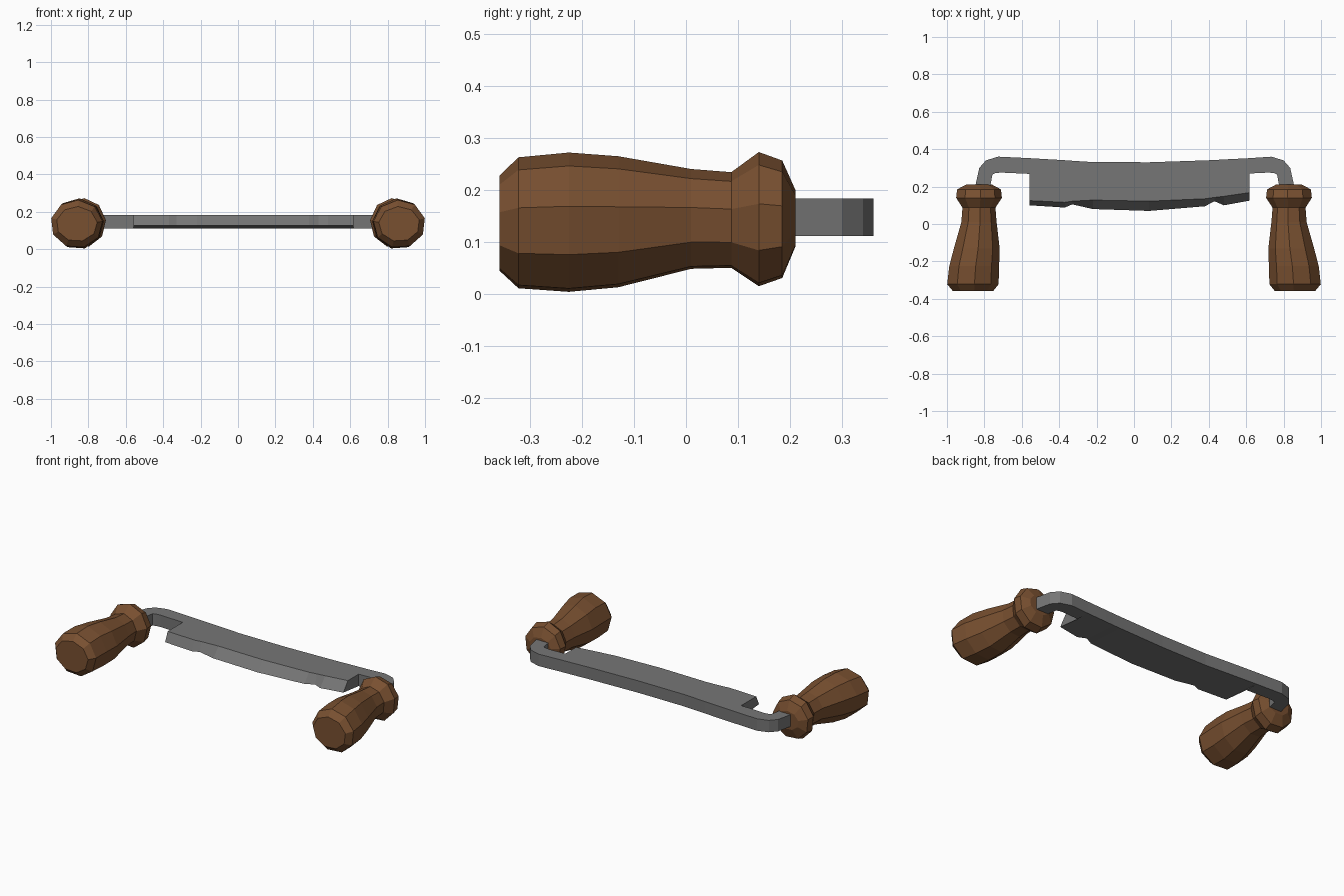
import bpy, bmesh, math

cube = bpy.data.objects.get("Cube")
if cube:
    bpy.data.objects.remove(cube)


def material(name, color):
    m = bpy.data.materials.new(name)
    m.use_nodes = True
    m.diffuse_color = color
    m.node_tree.nodes["Principled BSDF"].inputs["Base Color"].default_value = color
    return m


wood = material("brown wood", (0.19, 0.08, 0.03, 1))
steel = material("grey steel", (0.18, 0.18, 0.18, 1))


def loft(name, rings, mat):
    """Skin equal-sized closed rings and cap both ends."""
    bm = bmesh.new()
    loops = [[bm.verts.new(p) for p in ring] for ring in rings]
    for a, b in zip(loops, loops[1:]):
        for i in range(len(a)):
            j = (i + 1) % len(a)
            bm.faces.new((a[i], a[j], b[j], b[i]))
    bm.faces.new(loops[0])
    bm.faces.new(loops[-1])
    bmesh.ops.remove_doubles(bm, verts=bm.verts, dist=0.0005)
    bmesh.ops.recalc_face_normals(bm, faces=bm.faces)
    mesh = bpy.data.meshes.new(name)
    bm.to_mesh(mesh)
    bm.free()
    mesh.materials.append(mat)
    obj = bpy.data.objects.new(name, mesh)
    bpy.context.collection.objects.link(obj)
    return obj


# Handle profile: y, axis x, half width, centre z, half height
profile = [
    (-0.358, 0.862, 0.108, 0.135, 0.092),
    (-0.322, 0.863, 0.137, 0.135, 0.126),
    (-0.225, 0.856, 0.133, 0.136, 0.134),
    (-0.130, 0.842, 0.122, 0.137, 0.126),
    (0.010, 0.830, 0.094, 0.143, 0.096),
    (0.087, 0.830, 0.088, 0.141, 0.092),
    (0.140, 0.830, 0.122, 0.142, 0.129),
    (0.185, 0.830, 0.117, 0.142, 0.113),
    (0.210, 0.829, 0.070, 0.145, 0.055),
]
SIDES = 9


def handle(name, side):
    rings = []
    for y, x, w, z, h in profile:
        angles = [math.tau * (i + 0.35) / SIDES for i in range(SIDES)]
        rings.append([(side * (x + w * 1.02 * math.cos(a)), y,
                       z + h * 1.02 * math.sin(a)) for a in angles])
    return loft(name, rings, wood)


handle("left_handle", 1)
handle("right_handle", -1)

# Blade and bent tangs: back xy, upper front xy, lower front xy
TOP, BOTTOM, EDGE = 0.184, 0.112, 0.128


def section(back, front, edge=None):
    low = BOTTOM if edge is None else EDGE
    edge = edge or front
    return [(*back, TOP), (*front, TOP), (*edge, low), (*back, BOTTOM)]


def tang(side, shift):
    points = [((0.85, 0.15), (0.77, 0.15)), ((0.855, 0.21), (0.775, 0.21)),
              ((0.835, 0.30), (0.765, 0.265)), ((0.80, 0.34), (0.75, 0.272)),
              ((0.735, 0.36), (0.72, 0.275))]
    return [section(*[(side * (x - shift), y) for x, y in pair])
            for pair in points]


# Cutting edge stations: x, back y, bevel y, edge y (with two nicks)
stations = [
    (-0.558, 0.352, 0.125, 0.10), (-0.37, 0.341, 0.116, 0.088),
    (-0.33, 0.338, 0.122, 0.105), (-0.22, 0.331, 0.128, 0.08),
    (0.08, 0.33, 0.122, 0.07), (0.38, 0.34, 0.135, 0.095),
    (0.43, 0.342, 0.142, 0.122), (0.48, 0.345, 0.148, 0.10),
    (0.618, 0.352, 0.168, 0.125),
]
rings = tang(-1, 0.008)
rings.append(section((-0.558, 0.352), (-0.558, 0.268)))
rings += [section((x, b), (x, f), (x, e)) for x, b, f, e in stations]
rings.append(section((0.618, 0.352), (0.618, 0.27)))
rings += reversed(tang(1, 0))
loft("blade", rings, steel)
